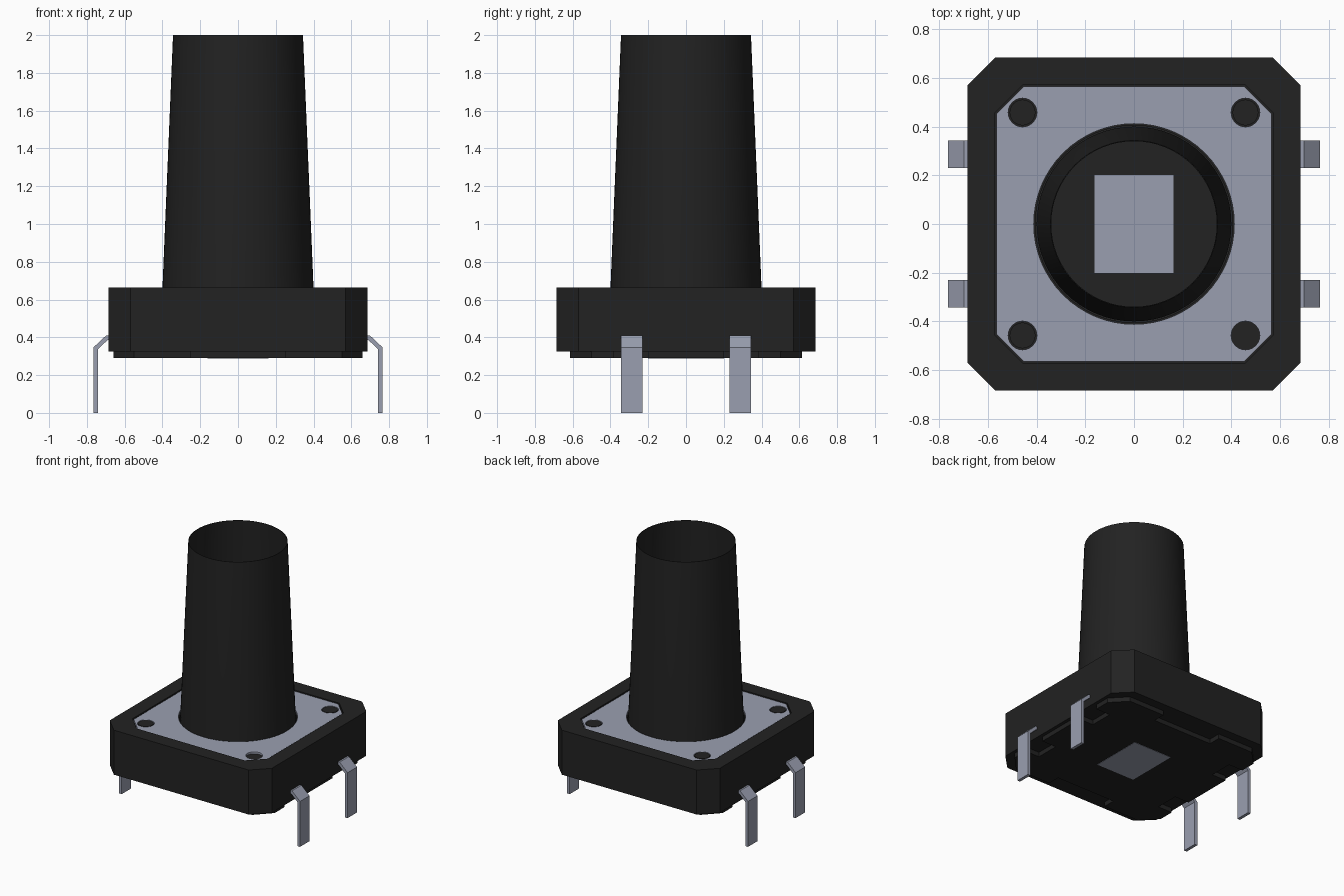
import bpy, bmesh, math

if "Cube" in bpy.data.objects:
    bpy.data.objects.remove(bpy.data.objects["Cube"], do_unlink=True)


def material(name, rgb):
    m = bpy.data.materials.new(name)
    m.use_nodes = True
    m.diffuse_color = (*rgb, 1)
    bsdf = next(n for n in m.node_tree.nodes if n.type == 'BSDF_PRINCIPLED')
    bsdf.inputs["Base Color"].default_value = (*rgb, 1)
    return m


BLACK = material("black plastic", (0.016, 0.016, 0.016))
METAL = material("grey metal", (0.323, 0.347, 0.434))


def finish(bm, name, mat, smooth=False):
    bmesh.ops.recalc_face_normals(bm, faces=bm.faces[:])
    me = bpy.data.meshes.new(name)
    bm.to_mesh(me)
    bm.free()
    me.materials.append(mat)
    ob = bpy.data.objects.new(name, me)
    bpy.context.collection.objects.link(ob)
    if smooth:
        bpy.ops.object.select_all(action='DESELECT')
        ob.select_set(True)
        bpy.context.view_layer.objects.active = ob
        bpy.ops.object.shade_smooth_by_angle(angle=math.radians(30))
    return ob


def circle(r, n=48, cx=0, cy=0):
    return [(cx + r * math.cos(2 * math.pi * i / n),
             cy + r * math.sin(2 * math.pi * i / n)) for i in range(n)]


def octagon(h, c):
    """Square of half width h whose chamfers start at c."""
    return [(h, -c), (h, c), (c, h), (-c, h), (-h, c), (-h, -c), (-c, -h), (c, -h)]


def slab(name, loops, z0, z1, mat, smooth=False):
    """Flat slab: the first loop is the outline, the others are holes."""
    bm = bmesh.new()
    for loop in loops:
        vs = [bm.verts.new((x, y, z0)) for x, y in loop]
        for a, b in zip(vs, vs[1:] + vs[:1]):
            bm.edges.new((a, b))
    bmesh.ops.triangle_fill(bm, use_beauty=True, edges=bm.edges[:])
    ext = bmesh.ops.extrude_face_region(bm, geom=bm.faces[:])
    top = [g for g in ext["geom"] if isinstance(g, bmesh.types.BMVert)]
    bmesh.ops.translate(bm, verts=top, vec=(0, 0, z1 - z0))
    return finish(bm, name, mat, smooth)


# Housing with a round bore, and a raised rim around the cover
slab("housing", [octagon(0.685, 0.57), circle(0.405)], 0.325, 0.645, BLACK, True)
slab("housing_rim", [octagon(0.685, 0.57), octagon(0.572, 0.456)], 0.645, 0.665, BLACK)

# Stepped base, one quarter mirrored around
quarter = [(0.66, 0.2), (0.54, 0.2), (0.54, 0.38), (0.66, 0.38),
           (0.66, 0.5), (0.55, 0.615), (0.25, 0.615), (0.25, 0.52)]
half = quarter + [(-x, y) for x, y in reversed(quarter)]
slab("base", [half + [(-x, -y) for x, y in half]], 0.29, 0.335, BLACK)

# Contact plate showing through the base
slab("contact_plate", [[(-0.162, -0.202), (0.162, -0.202), (0.162, 0.202), (-0.162, 0.202)]],
     0.288, 0.34, METAL)

# Metal cover with a centre opening and four corner holes
corners = [(sx * 0.458, sy * 0.458) for sx in (-1, 1) for sy in (-1, 1)]
slab("cover", [octagon(0.565, 0.452), circle(0.412, 64)]
     + [circle(0.059, 24, x, y) for x, y in corners], 0.645, 0.66, METAL, True)

# Pegs in the corner holes, one corner left open
for i, (x, y) in enumerate(corners):
    if (x > 0 and y < 0):
        continue
    slab(f"peg_{i + 1}", [circle(0.053, 24, x, y)], 0.64, 0.66, BLACK, True)

# Hollow tapered stem, open at the top
bm = bmesh.new()
profile = [(0.4, 0.335), (0.4, 0.66), (0.344, 2.0), (0.34, 2.0), (0.396, 0.66), (0.396, 0.335)]
rings = [[bm.verts.new((x, y, z)) for x, y in circle(r, 64)] for r, z in profile]
for lo, hi in zip(rings, rings[1:] + rings[:1]):
    for i in range(64):
        j = (i + 1) % 64
        bm.faces.new((lo[i], lo[j], hi[j], hi[i]))
finish(bm, "stem", BLACK, True)

# Four bent legs
leg = [(0.64, 0.41), (0.698, 0.41), (0.765, 0.347), (0.765, 0),
       (0.742, 0), (0.742, 0.337), (0.69, 0.386), (0.64, 0.386)]
for side, sx in (("left", 1), ("right", -1)):
    for end, y in (("front", -0.287), ("back", 0.287)):
        bm = bmesh.new()
        face = bm.faces.new([bm.verts.new((sx * x, y - 0.057, z)) for x, z in leg])
        ext = bmesh.ops.extrude_face_region(bm, geom=[face])
        bmesh.ops.translate(bm, vec=(0, 0.114, 0),
                            verts=[g for g in ext["geom"] if isinstance(g, bmesh.types.BMVert)])
        finish(bm, f"{end}_{side}_leg", METAL)
